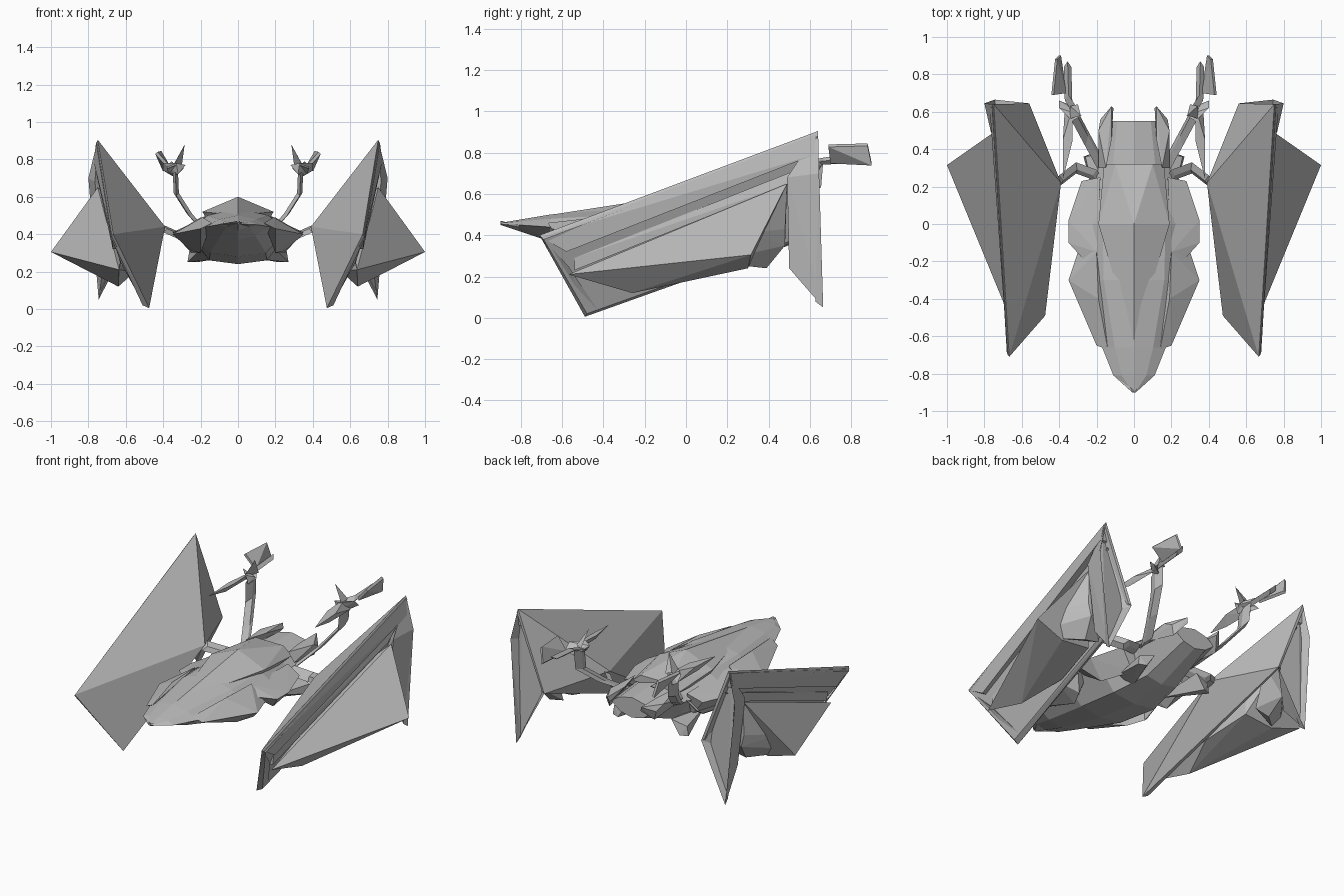
import bpy
import bmesh
from math import radians
from mathutils import Vector

if "Cube" in bpy.data.objects:
    bpy.data.objects.remove(bpy.data.objects["Cube"])

grey = bpy.data.materials.new("hull_grey")
grey.use_nodes = True
colour = (.5, .5, .5, 1)
grey.diffuse_color = colour
grey.node_tree.nodes["Principled BSDF"].inputs["Base Color"].default_value = colour


def finish(name, bm, mirrored):
    """Turn a bmesh into a flat shaded object, optionally mirrored across x."""
    bmesh.ops.recalc_face_normals(bm, faces=bm.faces)
    mesh = bpy.data.meshes.new(name)
    bm.to_mesh(mesh)
    bm.free()
    mesh.materials.append(grey)
    obj = bpy.data.objects.new(name, mesh)
    bpy.context.collection.objects.link(obj)
    if mirrored:
        mirror = obj.modifiers.new("mirror", "MIRROR")
        mirror.use_clip = False
        mirror.use_mirror_merge = False
    return obj


def add_solid(bm, points):
    """Add the convex solid around the points."""
    verts = [bm.verts.new(p) for p in points]
    result = bmesh.ops.convex_hull(bm, input=verts)
    unused = {v for key in ("geom_interior", "geom_unused") for v in result[key]
              if isinstance(v, bmesh.types.BMVert) and not v.link_faces}
    bmesh.ops.delete(bm, geom=list(unused), context="VERTS")


def solid(name, points, mirrored=True):
    bm = bmesh.new()
    add_solid(bm, points)
    bmesh.ops.dissolve_limit(bm, angle_limit=radians(1), verts=bm.verts, edges=bm.edges)
    return finish(name, bm, mirrored)


def beam(name, path, width, depth):
    """Angular strut along a path, one convex segment per span."""
    bm = bmesh.new()
    for start, end in zip(path, path[1:]):
        corners = [Vector(p) + Vector((sx * width, sy * depth, sz * width))
                   for p in (start, end)
                   for sx, sy, sz in ((1, 0, 0), (-1, 0, 0), (0, 1, 1), (0, -1, -1))]
        add_solid(bm, corners)
    return finish(name, bm, True)


def on_wing(y, z, out=0):
    """Point on the tilted wing plane, pushed outwards."""
    return (.667 - .1 * (y + .71) + .43 * (z - .4) + out, y, z)


def wing_slab(name, outline):
    """Raised strip on the wing, each corner given as y, z and height."""
    return solid(name, [on_wing(y, z, h) for y, z, out in outline for h in (0, out)])


# Main fuselage: faceted loft along y
stations = [  # y, half width, middle, top, bottom
    (-.9, .01, .455, .46, .45),
    (-.81, .11, .45, .475, .42),
    (-.66, .17, .44, .5, .37),
    (-.3, .27, .42, .54, .28),
    (0, .28, .42, .54, .24),
    (.25, .2, .42, .51, .26),
    (.55, .15, .44, .5, .37),
]
bm = bmesh.new()
rings = []
for y, w, mid, top, low in stations:
    half = [(w * .55, low + .02), (w, mid), (w * .6, (mid + top * 2) / 3)]
    ring = [(0, low)] + half + [(0, top)] + [(-x, z) for x, z in reversed(half)]
    rings.append([bm.verts.new((x, y, z)) for x, z in ring])
for a, b in zip(rings, rings[1:]):
    for i in range(len(a)):
        j = (i + 1) % len(a)
        bm.faces.new((a[i], a[j], b[j], b[i]))
bm.faces.new(rings[0])
bm.faces.new(rings[-1])
finish("fuselage", bm, False)

# Canopy with its raised peak
solid("canopy", [(0, -.65, .5), (0, 0, .6), (0, -.3, .46)] + [
    (s * x, y, z) for s in (1, -1)
    for x, y, z in ((.19, 0, .52), (.16, .32, .48), (.1, .32, .53), (.15, 0, .45))], False)

# Shoulder armour on the fuselage sides
solid("front_armour", [(.14, -.67, .46), (.2, -.65, .43), (.35, -.3, .4), (.3, -.15, .4),
                       (.2, -.15, .49), (.19, -.4, .49), (.2, -.3, .3), (.25, -.2, .31)])
solid("rear_armour", [(.26, -.2, .44), (.35, -.1, .41), (.35, .02, .41), (.28, .23, .42),
                      (.18, .25, .46), (.2, -.15, .48), (.25, 0, .3), (.18, .2, .3)])
solid("tail_horn", [(.19, .3, .45), (.15, .3, .51), (.12, .45, .5), (.19, .5, .49),
                    (.12, .63, .5), (.18, .56, .46), (.16, .55, .4), (.11, .62, .47)])
solid("tail_keel", [(.1, .1, .27), (.2, .1, .32), (.27, .36, .25), (.22, .38, .25),
                    (.16, .38, .34), (.26, .36, .31)])

# Wing panel with the inner ridge pointing at the fuselage
top_rear = (.75, .64, .905)
low_rear = (.56, .645, .41)
tip = (.667, -.71, .4)
foot = (.475, -.49, .005)
ridge = (.39, .22, .44)
solid("wing_panel", [tip, foot, low_rear, top_rear, ridge,
                     (.68, -.69, .38), (.51, -.48, .02), (.58, .64, .42), (.76, .64, .88)])

# Raised strips on the outer face: upright top rail, groove rail and front rail
wing_slab("wing_top_rail", [(-.7, .39, .015), (.63, .89, .015), (.62, .79, .07), (-.58, .32, .05)])
wing_slab("wing_inner_rail", [(-.54, .29, .03), (.62, .75, .04), (.5, .65, .07), (-.54, .23, .05)])
wing_slab("wing_front_rail", [(-.7, .39, .015), (-.57, .25, .04), (-.43, .04, .03), (-.49, .02, .01)])

# Outer engine pod, with a narrower block tucked in behind it
pod_top = (.75, .49, .65)
pod_edge = (.89, .305, .41)
solid("wing_pod", [(.636, -.57, .21), (.64, -.26, .12), pod_top, pod_edge,
                   (1, .315, .305), (.8, .3, .24), (.55, 0, .2), (.6, .3, .5), (.6, .3, .26)])
solid("pod_rear", [pod_top, pod_edge, (.86, .305, .31), (.75, .48, .43), (.73, .48, .35),
                   (.7, .39, .24), (.8, .3, .25), (.6, .39, .26), (.6, .48, .5)])

# Tail fin with a sunken rear panel
fin = solid("wing_fin", [top_rear, (.8, .645, .7), (.745, .665, .05), (.72, .5, .24),
                         (.765, .49, .68), low_rear])
bm = bmesh.new()
bm.from_mesh(fin.data)
bm.normal_update()
rear = [f for f in bm.faces if f.normal.y > .8]
bmesh.ops.inset_region(bm, faces=rear, thickness=.03, depth=-.04)
bm.to_mesh(fin.data)
bm.free()

# Struts joining wings to the fuselage
beam("wing_strut", [(.2, .26, .42), (.31, .3, .39), (.4, .23, .43)], .02, .03)

# Raised sensor arms: broad blade, neck, joint and pointed fins
beam("sensor_arm", [(.19, .34, .43), (.26, .47, .51), (.33, .6, .62), (.335, .61, .74)], .014, .055)
beam("sensor_neck", [(.31, .6, .75), (.35, .66, .76), (.355, .84, .77)], .02, .03)
solid("sensor_joint", [(.28, .58, .77), (.33, .55, .78), (.4, .62, .78), (.4, .66, .74),
                       (.35, .64, .71), (.32, .56, .72)])
solid("sensor_spike", [(.38, .24, .75), (.37, .4, .72), (.33, .44, .77), (.33, .62, .78),
                       (.37, .62, .72), (.38, .45, .76)])
solid("sensor_prong", [(.285, .58, .88), (.3, .64, .77), (.35, .56, .76), (.34, .63, .78)])
plate = [Vector(p) for p in ((.36, .7, .76), (.39, .9, .75), (.41, .88, .845), (.43, .69, .84))]
solid("sensor_plate", plate + [p + Vector((.012, 0, -.012)) for p in plate])
